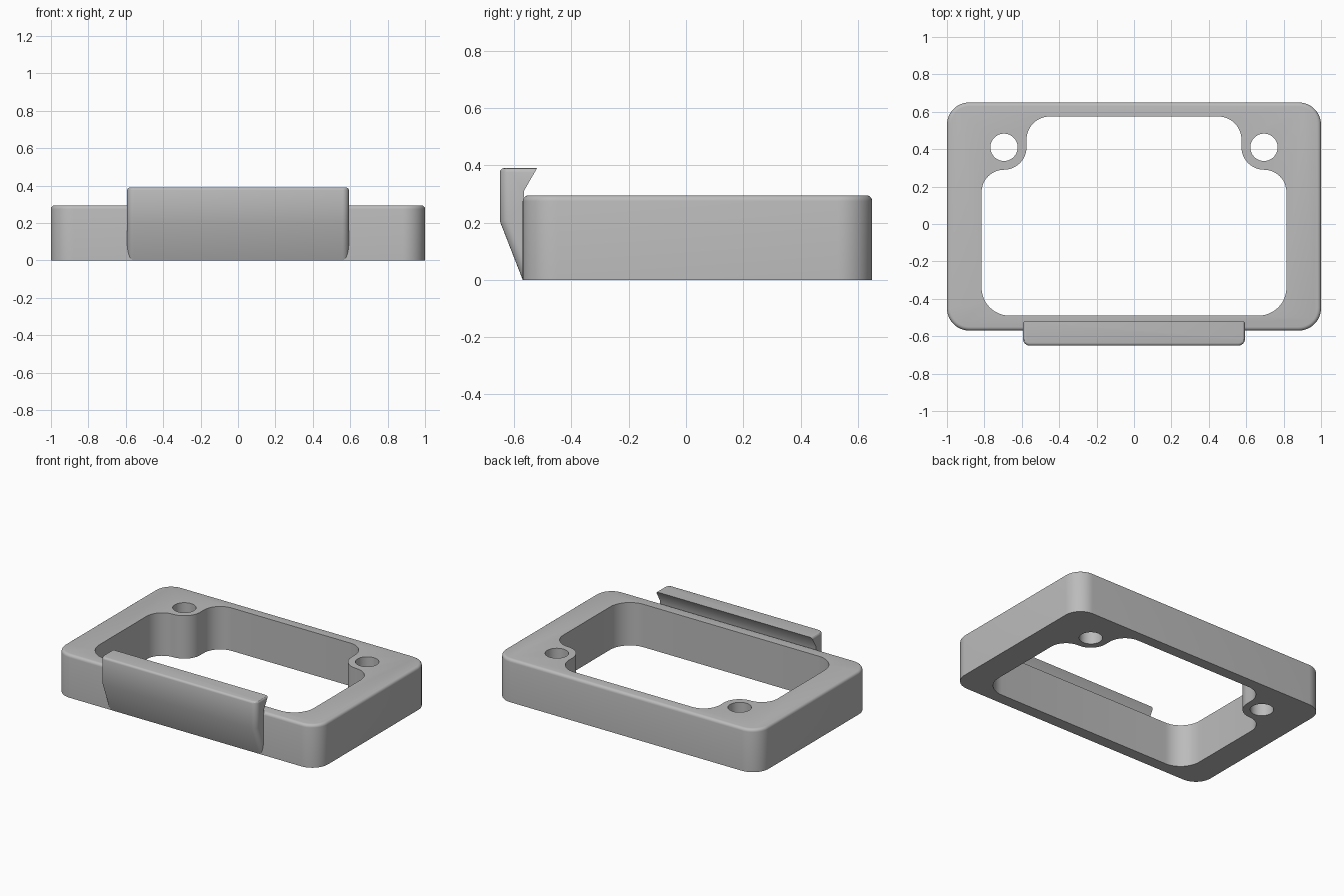
import bpy, bmesh
from math import radians, sin, cos, pi

cube = bpy.data.objects.get("Cube")
if cube:
    bpy.data.objects.remove(cube, do_unlink=True)

grey = bpy.data.materials.new("plain grey")
grey.use_nodes = True
COLOUR = (0.5, 0.5, 0.5, 1)
grey.diffuse_color = COLOUR
grey.node_tree.nodes["Principled BSDF"].inputs["Base Color"].default_value = COLOUR


def arc(x, y, r, start, end, steps=12):
    """Points on an arc, angles in degrees."""
    angles = [radians(start + (end - start) * i / steps) for i in range(steps + 1)]
    return [(x + r * cos(a), y + r * sin(a)) for a in angles]


def prism(bm, points, depth):
    """Extrude a closed loop of 3D points along the depth vector."""
    base = bm.faces.new([bm.verts.new(p) for p in points])
    ext = bmesh.ops.extrude_face_region(bm, geom=[base])
    top = [g for g in ext["geom"] if isinstance(g, bmesh.types.BMVert)]
    bmesh.ops.translate(bm, verts=top, vec=depth)
    bmesh.ops.recalc_face_normals(bm, faces=bm.faces)


def finish(bm, name):
    mesh = bpy.data.meshes.new(name)
    bm.to_mesh(mesh)
    bm.free()
    obj = bpy.data.objects.new(name, mesh)
    bpy.context.collection.objects.link(obj)
    mesh.materials.append(grey)
    return obj


def select(obj):
    bpy.ops.object.select_all(action="DESELECT")
    obj.select_set(True)
    bpy.context.view_layer.objects.active = obj


def mirrored(half):
    """Close a right-hand outline with its mirror image."""
    return half + [(-x, y) for x, y in reversed(half)]


# Frame block with rounded corners and a softened top rim
FRONT, BACK, HEIGHT, CORNER = -0.57, 0.65, 0.295, 0.12
outline = mirrored(arc(1 - CORNER, FRONT + CORNER, CORNER, -90, 0)
                   + arc(1 - CORNER, BACK - CORNER, CORNER, 0, 90))
bm = bmesh.new()
prism(bm, [(x, y, 0) for x, y in outline], (0, 0, HEIGHT))
rim = [e for e in bm.edges if all(v.co.z > HEIGHT - 0.001 for v in e.verts)]
bmesh.ops.bevel(bm, geom=rim, offset=0.02, segments=4, profile=0.5, affect="EDGES")
frame = finish(bm, "frame")

# Window opening, stepping round the two screw bosses
HOLE_X, HOLE_Y = 0.695, 0.41
window = mirrored(arc(0.665, -0.34, 0.15, -90, 0)
                  + arc(0.695, 0.17, 0.12, 0, 90)
                  + arc(HOLE_X, HOLE_Y, 0.12, 270, 180)[1:]
                  + arc(0.45, 0.45, 0.125, 0, 90))
openings = [window] + [arc(s * HOLE_X, HOLE_Y, 0.073, 0, 352.5, 47) for s in (-1, 1)]
for points in openings:
    bm = bmesh.new()
    prism(bm, [(x, y, -0.1) for x, y in points], (0, 0, 0.6))
    cutter = finish(bm, "opening_cutter")
    cutter.hide_render = True
    cut = frame.modifiers.new("opening", "BOOLEAN")
    cut.operation = "DIFFERENCE"
    cut.solver = "EXACT"
    cut.object = cutter
    select(frame)
    bpy.ops.object.modifier_apply(modifier=cut.name)
    bpy.data.objects.remove(cutter, do_unlink=True)

# Front clip: sloped below, with an undercut lip above the frame
HALF, NOSE, TOP = 0.593, -0.65, 0.39
profile = [(FRONT, 0), (NOSE, 0.205), (NOSE, TOP), (-0.52, TOP),
           (-0.566, 0.31), (-0.566, 0.26), (-0.54, 0.26), (-0.54, 0.02)]
bm = bmesh.new()
prism(bm, [(-HALF, y, z) for y, z in profile], (2 * HALF, 0, 0))


def along_side(e):
    return abs(e.verts[0].co.x - e.verts[1].co.x) < 0.001


def on_nose(e):
    ys = sorted(v.co.y for v in e.verts)
    return ys[0] < NOSE + 0.001 and ys[1] < FRONT + 0.001


corners = [e for e in bm.edges if along_side(e) and on_nose(e)]
bmesh.ops.bevel(bm, geom=corners, offset=0.035, segments=6, profile=0.5, affect="EDGES")
top_rim = [e for e in bm.edges
           if all(v.co.z > TOP - 0.001 for v in e.verts)
           and not all(v.co.y > -0.521 for v in e.verts)]
bmesh.ops.bevel(bm, geom=top_rim, offset=0.014, segments=3, profile=0.5, affect="EDGES")
clip = finish(bm, "front_clip")

for part in (frame, clip):
    select(part)
    bpy.ops.object.shade_smooth_by_angle(angle=radians(30))
